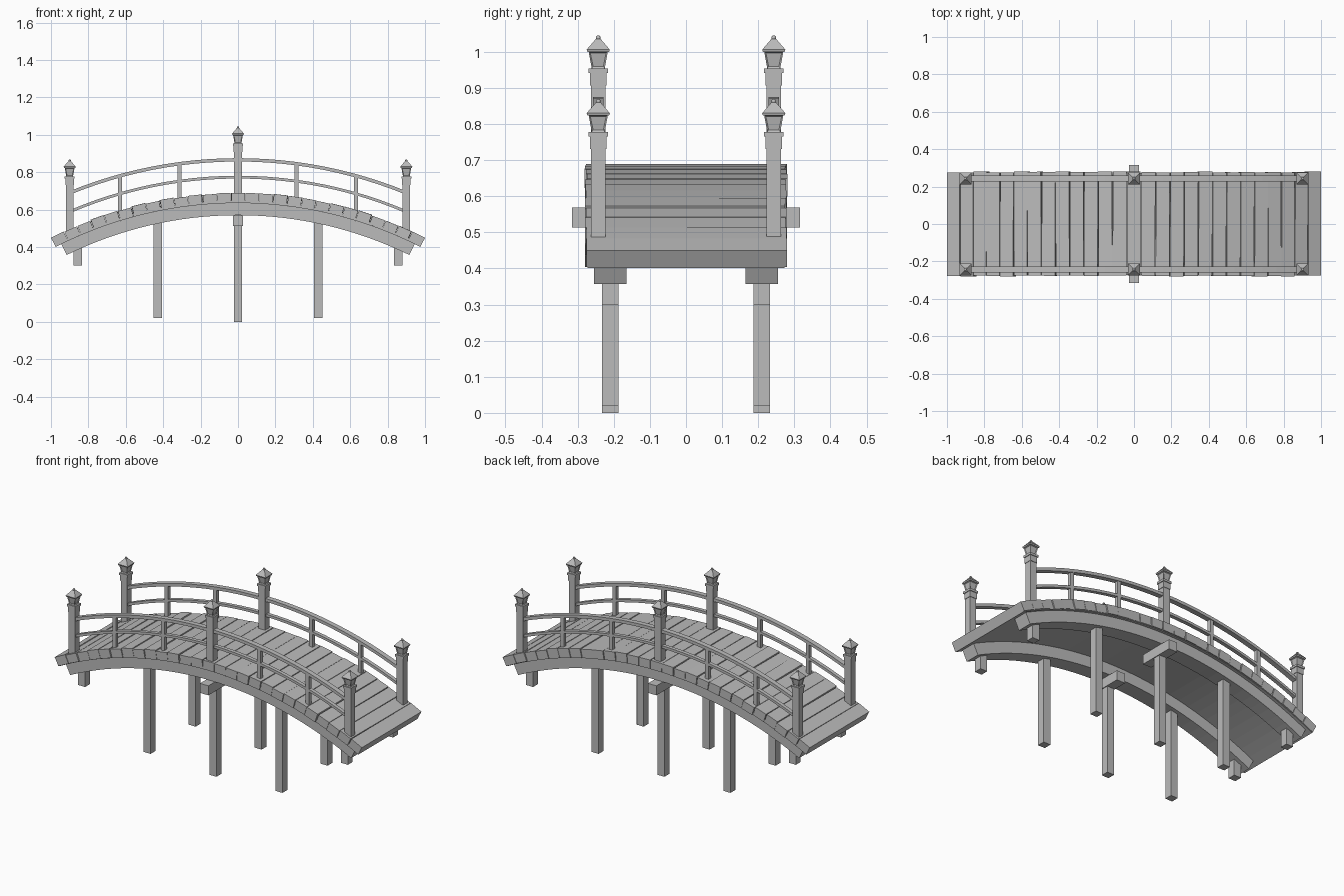
import bpy, bmesh, math, random
from mathutils import Matrix

random.seed(4)
cube = bpy.data.objects.get("Cube")
if cube:
    bpy.data.objects.remove(cube)

grey = bpy.data.materials.new("plain_grey")
grey.use_nodes = True
colour = (0.5, 0.5, 0.5, 1)
grey.diffuse_color = colour
grey.node_tree.nodes["Principled BSDF"].inputs["Base Color"].default_value = colour

CENTRE_Z = -1.51                 # centre of every arc in the bridge
DECK, UNDER, BEAM = 2.2, 2.145, 2.08
END = math.asin(1 / DECK)


def arc_z(x, r):
    return CENTRE_Z + math.sqrt(r * r - x * x)


def finish(name, bm):
    bmesh.ops.recalc_face_normals(bm, faces=bm.faces)
    mesh = bpy.data.meshes.new(name)
    bm.to_mesh(mesh)
    bm.free()
    mesh.materials.append(grey)
    ob = bpy.data.objects.new(name, mesh)
    bpy.context.collection.objects.link(ob)
    return ob


def loft(name, rings, matrix=None, panels=False):
    """Skin equal rings of points and cap both ends."""
    bm = bmesh.new()
    loops = [[bm.verts.new(p) for p in ring] for ring in rings]
    sides = []
    for a, b in zip(loops, loops[1:]):
        for i in range(len(a)):
            j = (i + 1) % len(a)
            sides.append(bm.faces.new((a[i], a[j], b[j], b[i])))
    bm.faces.new(loops[0])
    bm.faces.new(loops[-1])
    bmesh.ops.recalc_face_normals(bm, faces=bm.faces)
    if panels:
        bmesh.ops.inset_individual(bm, faces=sides, thickness=0.006, depth=-0.004)
    if matrix:
        bm.transform(matrix)
    return finish(name, bm)


def arc_bar(name, r0, r1, a0, a1, y, width, steps, matrix=None):
    rings = []
    for i in range(steps + 1):
        a = a0 + (a1 - a0) * i / steps
        rings.append([(r * math.sin(a), y + s * width / 2, CENTRE_Z + r * math.cos(a))
                      for r, s in ((r0, -1), (r0, 1), (r1, 1), (r1, -1))])
    return loft(name, rings, matrix)


def tower(name, x, y, levels, depth=None, panels=False):
    """Square column from (height, width) levels."""
    rings = []
    for z, w in levels:
        h, d = w / 2, (depth or w) / 2
        rings.append([(x - h, y - d, z), (x + h, y - d, z), (x + h, y + d, z), (x - h, y + d, z)])
    return loft(name, rings, panels=panels)


def lantern_post(x, y, base, top):
    tower("post", x, y, [(base, 0.041), (top, 0.041)])
    tower("lantern_collar", x, y, [(top, 0.046), (top + 0.034, 0.046),
                                   (top + 0.034, 0.054), (top + 0.047, 0.054)])
    tower("lantern_body", x, y, [(top + 0.047, 0.036), (top + 0.093, 0.053)], panels=True)
    tower("lantern_roof", x, y, [(top + 0.092, 0.06), (top + 0.099, 0.064), (top + 0.128, 0.014)])
    bm = bmesh.new()
    bmesh.ops.create_uvsphere(bm, u_segments=10, v_segments=6, radius=0.007,
                              matrix=Matrix.Translation((x, y, top + 0.131)))
    finish("lantern_finial", bm)


# Deck planks, slightly uneven, over a smooth lining
PLANKS = 27
step = 2 * END / PLANKS
for i in range(PLANKS):
    a = -END + step * i
    edge = i in (0, PLANKS - 1)
    lift = 0 if edge else random.uniform(-0.004, 0.003)
    twist = 0 if edge else random.uniform(-0.006, 0.006)
    mid = a + step / 2
    pivot = Matrix.Translation((DECK * math.sin(mid), 0, 0))
    arc_bar("deck_plank", UNDER + 0.003, DECK + lift, a + (0 if i == 0 else 0.0008),
            a + step - (0 if i == PLANKS - 1 else 0.0008), random.uniform(-0.003, 0.003),
            0.555, 1, pivot @ Matrix.Rotation(twist, 4, "Z") @ pivot.inverted())
arc_bar("deck_lining", UNDER, UNDER + 0.015, -END, END, 0, 0.545, 32)

for side in (-1, 1):
    # Arched beam below each edge
    arc_bar("arched_beam", BEAM, UNDER, -0.456, 0.456, side * 0.21, 0.09, 32)

    # Piles and the short bracket at mid span
    for x, foot in ((-0.857, 0.3), (-0.43, 0.02), (0, 0), (0.43, 0.02), (0.857, 0.3)):
        tower("pile", x, side * 0.21, [(foot, 0.045), (arc_z(x, BEAM + 0.025), 0.045)])
    tower("pile_bracket", 0, side * 0.21, [(0.513, 0.055), (0.569, 0.055)], depth=0.21)

    # Lantern posts
    y = side * 0.243
    for x, base, top in ((-0.9, 0.48, 0.731), (0, 0.67, 0.907), (0.9, 0.48, 0.731)):
        lantern_post(x, y, base, top)

    # Curved rails and balusters
    for name, r, height, width in (("top_rail", 2.367, 0.018, 0.03), ("middle_rail", 2.276, 0.015, 0.022)):
        a = math.asin(0.9 / r)
        arc_bar(name, r, r + height, -a, a, y, width, 24)
    for x in (-0.63, -0.313, 0.313, 0.63):
        tower("baluster", x, y, [(arc_z(x, DECK - 0.02), 0.022), (arc_z(x, 2.372), 0.022)])
